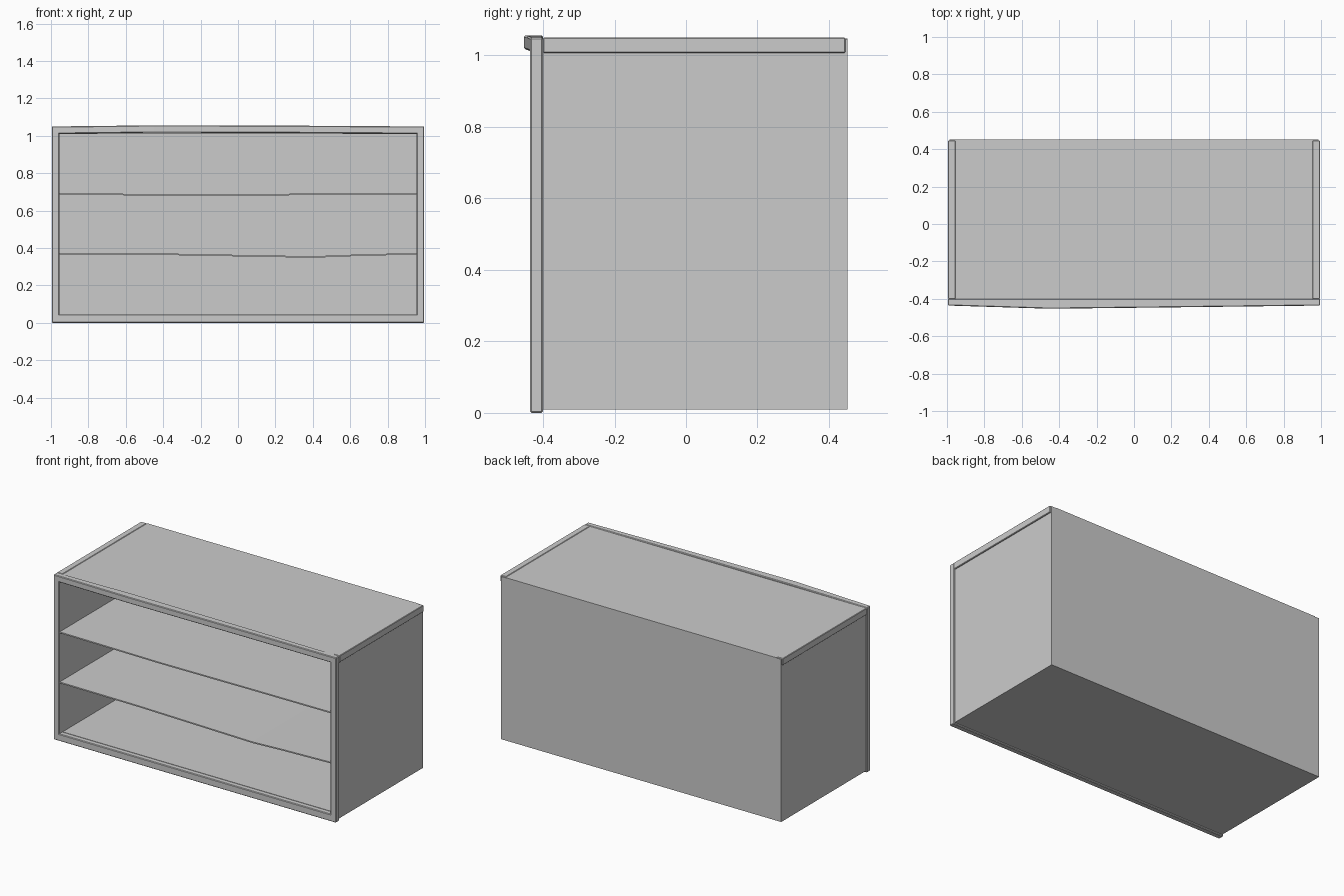
import bpy
import bmesh

cube = bpy.data.objects.get("Cube")
if cube:
    bpy.data.objects.remove(cube, do_unlink=True)

grey = bpy.data.materials.new("plain grey")
grey.use_nodes = True
colour = (0.6, 0.6, 0.6, 1)
grey.diffuse_color = colour
grey.node_tree.nodes["Principled BSDF"].inputs["Base Color"].default_value = colour


def finish(name, bm, bevel=0):
    bmesh.ops.recalc_face_normals(bm, faces=bm.faces)
    mesh = bpy.data.meshes.new(name)
    bm.to_mesh(mesh)
    bm.free()
    mesh.materials.append(grey)
    obj = bpy.data.objects.new(name, mesh)
    bpy.context.collection.objects.link(obj)
    if bevel:
        mod = obj.modifiers.new("worn edge", "BEVEL")
        mod.width = bevel
        mod.segments = 1


def board(name, x, y, z, bends=(), bevel=0):
    """Board between (min, max) ranges; bends are (x, forward, lift) stations."""
    bm = bmesh.new()
    stations = [(x[0], 0, 0), *bends, (x[1], 0, 0)]
    rings = []
    for px, forward, lift in stations:
        corners = [(y[0] - forward, z[0]), (y[1], z[0]),
                   (y[1], z[1]), (y[0] - forward, z[1])]
        rings.append([bm.verts.new((px, cy, cz + lift)) for cy, cz in corners])
    for a, b in zip(rings, rings[1:]):
        for i in range(4):
            j = (i + 1) % 4
            bm.faces.new((a[i], a[j], b[j], b[i]))
    bm.faces.new(rings[0])
    bm.faces.new(rings[-1])
    finish(name, bm, bevel)


OUT, BODY, IN = 0.995, 0.987, 0.955
FRONT, SEAM, BACK = -0.436, -0.40, 0.452

# Carcass
board("back_panel", (-BODY, BODY), (0.43, BACK), (0.01, 1.045))
board("bottom_panel", (-BODY, BODY), (SEAM, BACK), (0.01, 0.045))
board("top_panel", (-IN, IN), (SEAM, BACK), (1.01, 1.047))

# Sides, front posts and the trim along the top edges
for side, s in (("left", 1), ("right", -1)):
    def span(a, b):
        return tuple(sorted((s * a, s * b)))
    board(side + "_panel", span(IN, BODY), (SEAM, BACK), (0.01, 1.01))
    board(side + "_front_post", span(IN, OUT), (FRONT, SEAM), (0.004, 1.047), bevel=0.004)
    board(side + "_top_trim", span(IN, OUT), (SEAM, 0.446), (1.007, 1.05), bevel=0.003)

# Front rails; the top one is slightly warped
board("bottom_front_rail", (-OUT, OUT), (FRONT, SEAM), (0, 0.045), bevel=0.004)
board("top_front_rail", (-OUT, OUT), (FRONT, SEAM), (1.011, 1.05),
      [(-0.45, 0.017, 0.006), (0.35, 0.008, 0.004)], bevel=0.004)

# Thin sagging shelves
board("upper_shelf", (-IN, IN), (-0.43, 0.44), (0.685, 0.693),
      [(-0.7, 0, -0.002), (-0.25, 0, -0.006), (0.4, 0, -0.002)])
board("lower_shelf", (-IN, IN), (-0.43, 0.44), (0.366, 0.374),
      [(-0.4, 0, -0.003), (0.4, 0, -0.018), (0.6, 0, -0.01)])
